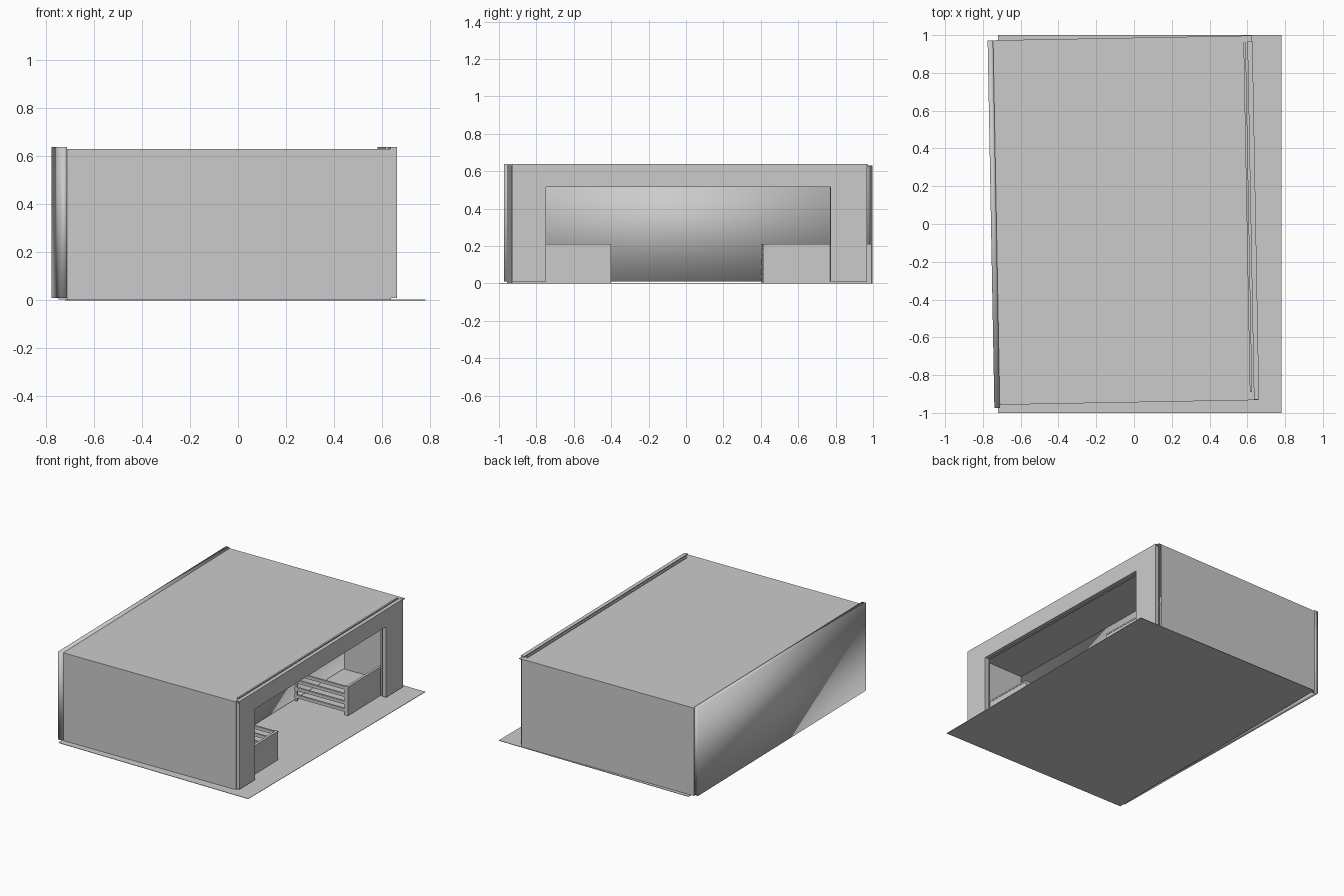
import bpy, bmesh, math
from mathutils import Matrix

if "Cube" in bpy.data.objects:
    bpy.data.objects.remove(bpy.data.objects["Cube"])

TURN = Matrix.Rotation(math.radians(1.05), 4, 'Z')  # shed sits slightly askew on its floor


def finish(name, bm, smooth=False, turned=True):
    bmesh.ops.recalc_face_normals(bm, faces=bm.faces)
    if turned:
        bm.transform(TURN)
    mesh = bpy.data.meshes.new(name)
    bm.to_mesh(mesh)
    bm.free()
    for p in mesh.polygons:
        p.use_smooth = smooth
    obj = bpy.data.objects.new(name, mesh)
    bpy.context.collection.objects.link(obj)
    return obj


def box(name, x, y, z, smooth=False, turned=True):
    bm = bmesh.new()
    bmesh.ops.create_cube(bm, size=1)
    for v in bm.verts:
        for i, (a, b) in enumerate((x, y, z)):
            v.co[i] = a if v.co[i] < 0 else b
    return finish(name, bm, smooth, turned)


def portal(name, x, y, z, opening_y, opening_top, smooth=False):
    # Wall with a doorway that reaches its bottom edge
    (y0, y1), (z0, z1), (a, b) = y, z, opening_y
    outline = [(y0, z0), (a, z0), (a, opening_top), (b, opening_top),
               (b, z0), (y1, z0), (y1, z1), (y0, z1)]
    bm = bmesh.new()
    face = bm.faces.new([bm.verts.new((x[0], py, pz)) for py, pz in outline])
    ext = bmesh.ops.extrude_face_region(bm, geom=[face], use_keep_orig=True)
    for e in ext['geom']:
        if isinstance(e, bmesh.types.BMVert):
            e.co.x = x[1]
    return finish(name, bm, smooth)


# Floor sheet
box("floor", (-0.72, 0.78), (-1, 1), (0, 0.003), turned=False)

# Shell walls and roof
box("left_wall", (-0.757, -0.728), (-0.96, 0.985), (0.01, 0.638), smooth=True)
box("front_wall", (-0.728, 0.62), (-0.944, -0.94), (0.003, 0.63))
box("back_wall", (-0.728, 0.62), (0.982, 0.986), (0.003, 0.63))
box("roof", (-0.728, 0.64), (-0.944, 0.986), (0.625, 0.63))

# Open side: outer wall and thin inner lining
portal("right_wall", (0.618, 0.645), (-0.94, 0.957), (0.01, 0.638),
       (-0.76, 0.76), 0.515)
portal("right_wall_lining", (0.597, 0.609), (-0.90, 0.95), (0.01, 0.638),
       (-0.765, 0.765), 0.518)

# Partition closing off the rear room
box("partition", (0.16, 0.172), (-0.94, 0.982), (0.01, 0.625), smooth=True)

# Low pens in both corners behind the open side
for side, inner, outer in (("front", -0.412, -0.94), ("back", 0.40, 0.982)):
    s = 1 if outer > inner else -1
    span = tuple(sorted((inner, outer)))
    rail_y = tuple(sorted((inner, inner + s * 0.014)))
    box(side + "_pen_panel", (0.578, 0.59), span, (0.003, 0.2))
    box(side + "_pen_cap", (0.574, 0.592), span, (0.2, 0.21))
    for i, px in enumerate((0.174, 0.562)):
        box(f"{side}_pen_post_{i}", (px, px + 0.016), rail_y, (0.003, 0.21))
    for i in range(4):
        z = 0.025 + i * 0.053
        box(f"{side}_pen_rail_{i}", (0.172, 0.578), rail_y, (z, z + 0.022))
